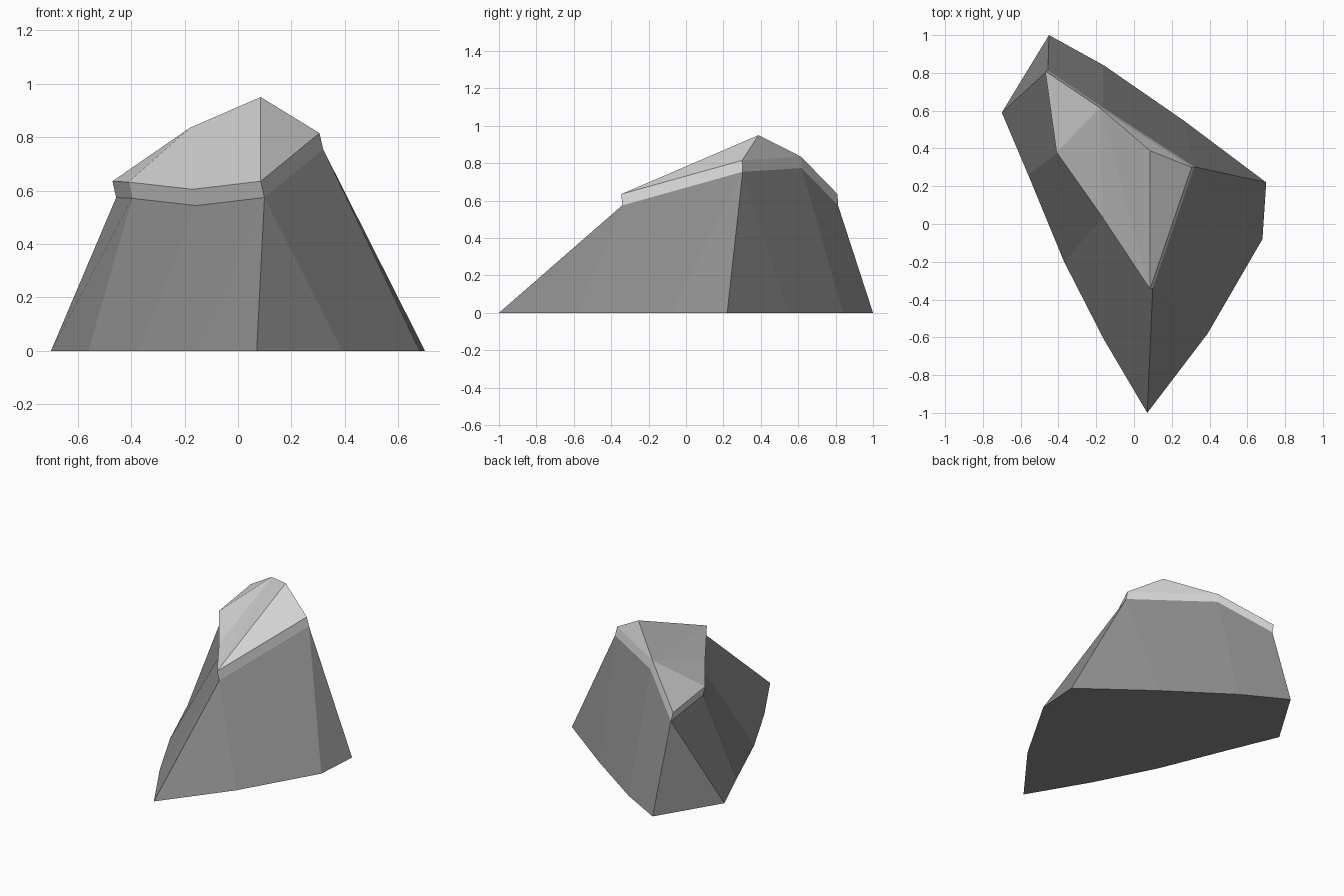
import bpy
import bmesh
from mathutils import Vector

if "Cube" in bpy.data.objects:
    bpy.data.objects.remove(bpy.data.objects["Cube"])


def material(name, value):
    m = bpy.data.materials.new(name)
    m.diffuse_color = (value, value, value, 1)
    m.use_nodes = True
    m.node_tree.nodes["Principled BSDF"].inputs["Base Color"].default_value = m.diffuse_color
    return m


def finish(name, bm, mat):
    bmesh.ops.recalc_face_normals(bm, faces=bm.faces)
    me = bpy.data.meshes.new(name)
    bm.to_mesh(me)
    bm.free()
    me.materials.append(mat)
    bpy.context.collection.objects.link(bpy.data.objects.new(name, me))


dark = material("dark grey rock", 0.27)
light = material("light grey rock", 0.68)

# Ground outline, counter-clockwise from the front tip: x, y, rim corner above it
base = [(0.07, -1.0, 0), (0.39, -0.58, 0), (0.68, -0.08, 1), (0.70, 0.22, 1),
        (0.26, 0.55, 1), (-0.16, 0.84, 2), (-0.45, 1.0, 3), (-0.70, 0.59, 3),
        (-0.56, 0.26, 4), (-0.37, -0.20, 5), (-0.16, -0.61, 0)]
# Rim of the cap, same order, and its peak
rim = [Vector(p) for p in [(0.085, -0.345, 0.635), (0.305, 0.30, 0.815),
                           (-0.18, 0.615, 0.835), (-0.47, 0.81, 0.635),
                           (-0.41, 0.38, 0.632), (-0.17, 0.04, 0.605)]]
peak = Vector((0.085, 0.388, 0.95))
drop = Vector((0.014, 0.003, -0.061))   # rim to seam, the thickness of the cap

# Rock body: facets between the ground outline and the seam
bm = bmesh.new()
ground = [bm.verts.new((x, y, 0)) for x, y, _ in base]
seam = [bm.verts.new(p + drop) for p in rim]
bm.faces.new(ground[::-1])
bm.faces.new(seam)
for i in range(len(base)):
    j = (i + 1) % len(base)
    a, b = seam[base[i][2]], seam[base[j][2]]
    bm.faces.new([ground[i], ground[j], b] + ([a] if a != b else []))
finish("rock_body", bm, dark)

# Rock cap: thin collar plus sloping facets
bm = bmesh.new()
low = [bm.verts.new(p + drop) for p in rim]
top = [bm.verts.new(p) for p in rim]
tip = bm.verts.new(peak)
for i in range(6):
    j = (i + 1) % 6
    bm.faces.new((low[i], low[j], top[j], top[i]))
for a, b in ((0, 1), (1, 2), (2, 0)):
    bm.faces.new((top[a], top[b], tip))
for a, b in ((3, 4), (4, 5), (5, 0)):
    bm.faces.new((top[2], top[a], top[b]))
finish("rock_cap", bm, light)
